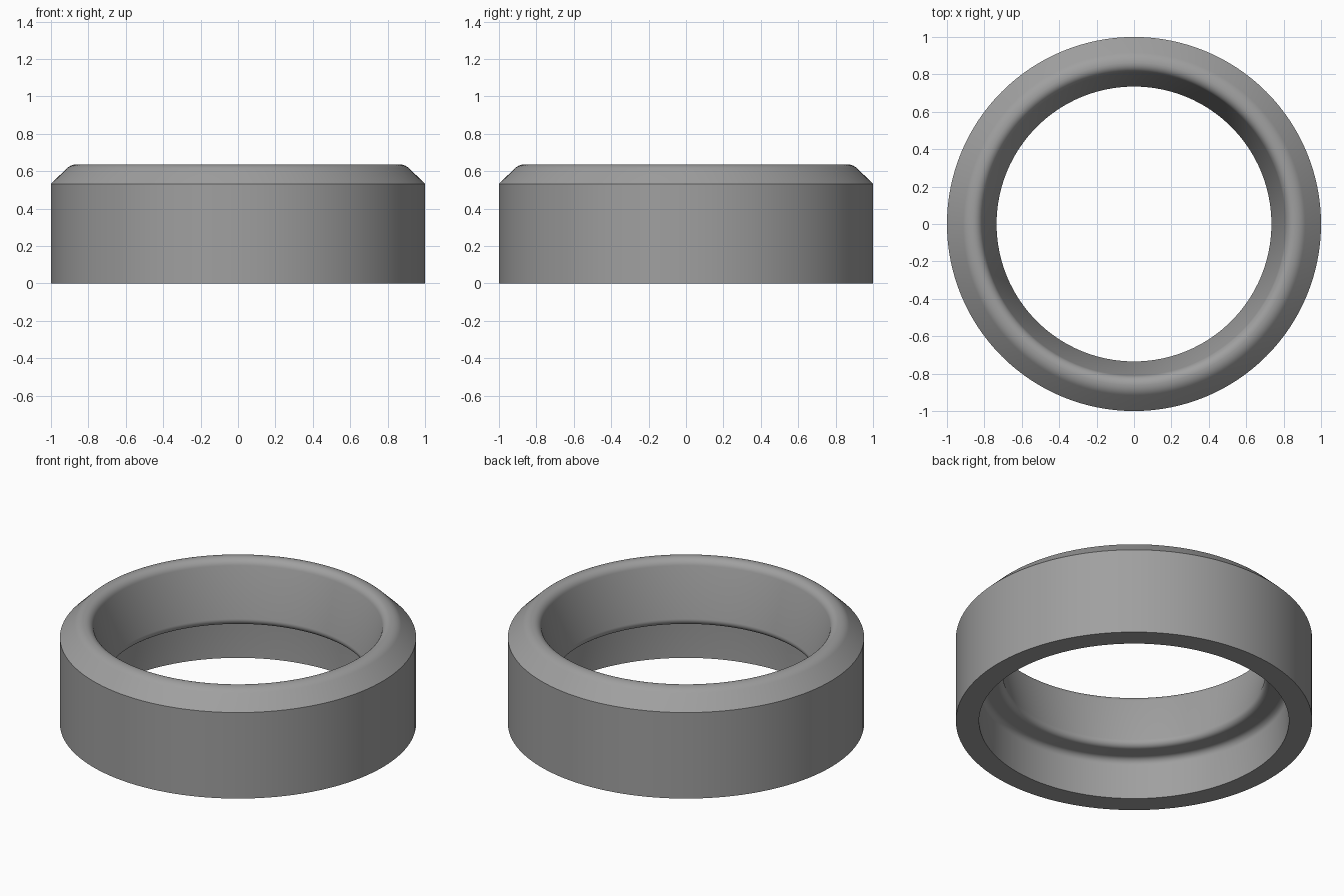
import bpy, bmesh, math
from mathutils import Vector

if "Cube" in bpy.data.objects:
    bpy.data.objects.remove(bpy.data.objects["Cube"])

SEGMENTS = 128

# Cross-section corners: radius from axis, height, fillet radius
CORNERS = [
    (1.00, 0.00, 0), (1.00, 0.533, 0),              # outer wall
    (0.893, 0.637, 0.08), (0.82, 0.637, 0.05),      # chamfer and rounded top
    (0.726, 0.265, 0.035), (0.87, 0.25, 0.04),      # inner lip and its underside
    (0.87, 0.00, 0),                                # lower inner wall
]


def filleted(corners, steps=8):
    """Replace each corner that has a radius with an arc."""
    pts = []
    for i, (x, z, r) in enumerate(corners):
        p = Vector((x, z))
        if r == 0:
            pts.append(p)
            continue
        a = (Vector(corners[i - 1][:2]) - p).normalized()
        b = (Vector(corners[(i + 1) % len(corners)][:2]) - p).normalized()
        half = math.acos(a.dot(b)) / 2
        centre = p + (a + b).normalized() * (r / math.sin(half))
        start = p + a * (r / math.tan(half)) - centre
        end = p + b * (r / math.tan(half)) - centre
        a0 = math.atan2(start.y, start.x)
        sweep = math.atan2(end.y, end.x) - a0
        sweep = (sweep + math.pi) % (2 * math.pi) - math.pi
        for k in range(steps + 1):
            t = a0 + sweep * k / steps
            pts.append(centre + Vector((math.cos(t), math.sin(t))) * r)
    return pts


# Ring body: the section swept around the z axis
profile = filleted(CORNERS)
bm = bmesh.new()
loops = []
for s in range(SEGMENTS):
    t = 2 * math.pi * s / SEGMENTS
    loops.append([bm.verts.new((p.x * math.cos(t), p.x * math.sin(t), p.y)) for p in profile])
n = len(profile)
for s in range(SEGMENTS):
    cur, nxt = loops[s], loops[(s + 1) % SEGMENTS]
    for i in range(n):
        j = (i + 1) % n
        bm.faces.new((cur[i], nxt[i], nxt[j], cur[j]))
bmesh.ops.recalc_face_normals(bm, faces=bm.faces)
mesh = bpy.data.meshes.new("ring_body")
bm.to_mesh(mesh)
bm.free()

ring = bpy.data.objects.new("ring_body", mesh)
bpy.context.collection.objects.link(ring)

# Plain grey finish
grey = bpy.data.materials.new("grey")
grey.diffuse_color = (0.35, 0.35, 0.35, 1)
grey.use_nodes = True
grey.node_tree.nodes["Principled BSDF"].inputs["Base Color"].default_value = grey.diffuse_color
mesh.materials.append(grey)

# Smooth curves, crisp chamfer and base edges
bpy.context.view_layer.objects.active = ring
ring.select_set(True)
bpy.ops.object.shade_smooth_by_angle(angle=math.radians(30))
